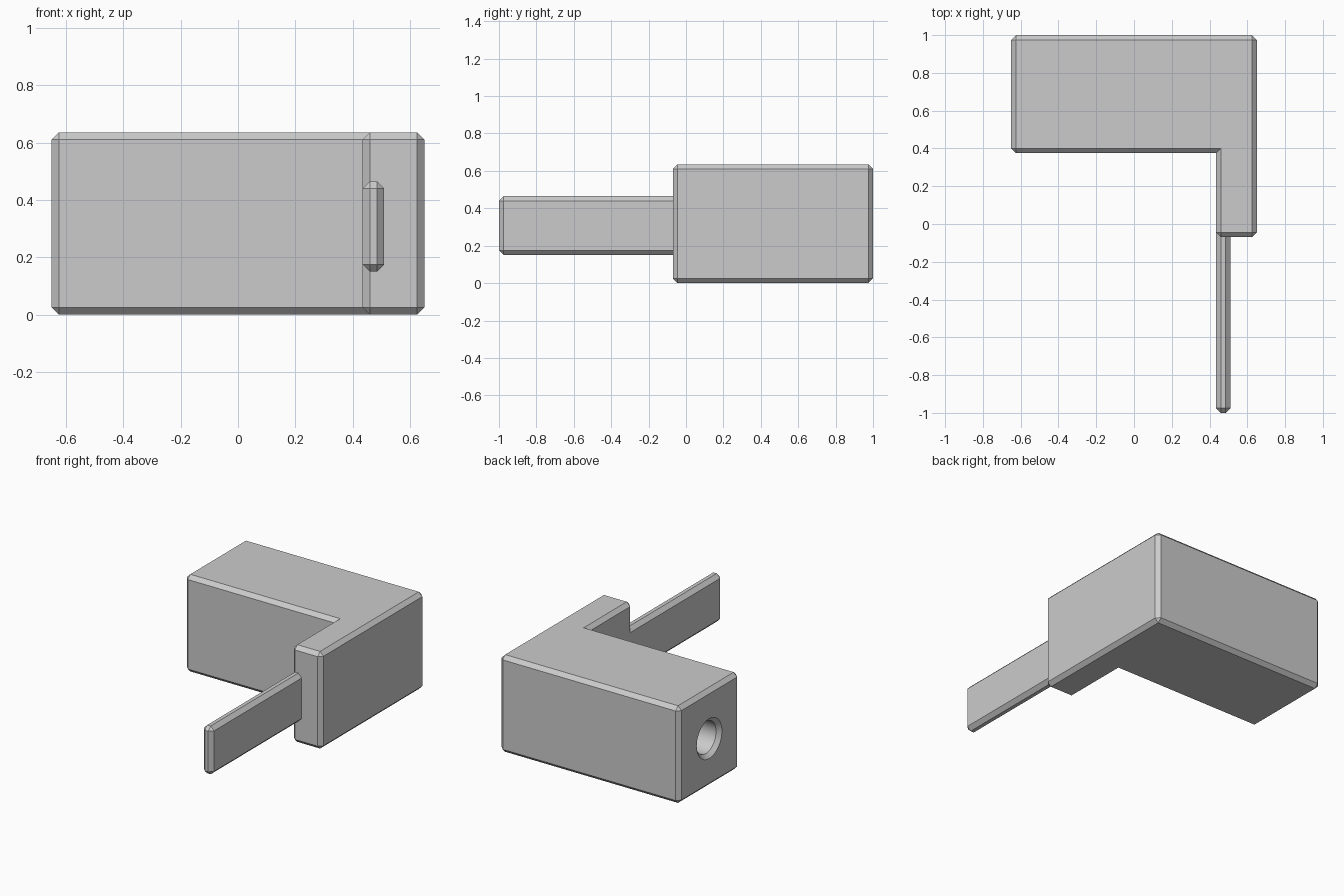
import bpy, bmesh
from math import radians
from mathutils import Matrix, Vector

old = bpy.data.objects.get("Cube")
if old:
    bpy.data.objects.remove(old, do_unlink=True)

CHAMFER = 0.025

grey = bpy.data.materials.new("plain grey")
grey.use_nodes = True
colour = (0.6, 0.6, 0.6, 1)
grey.diffuse_color = colour
grey.node_tree.nodes["Principled BSDF"].inputs["Base Color"].default_value = colour


def make_object(name, bm):
    bmesh.ops.recalc_face_normals(bm, faces=bm.faces)
    mesh = bpy.data.meshes.new(name)
    bm.to_mesh(mesh)
    bm.free()
    mesh.materials.append(grey)
    obj = bpy.data.objects.new(name, mesh)
    bpy.context.collection.objects.link(obj)
    return obj


def chamfered_prism(name, outline, z0, z1, keep_sharp):
    """Extrude a plan outline and chamfer every edge not kept sharp."""
    bm = bmesh.new()
    base = bm.faces.new([bm.verts.new((x, y, z0)) for x, y in outline])
    top = bmesh.ops.extrude_face_region(bm, geom=[base], use_keep_orig=True)["geom"]
    bmesh.ops.translate(bm, vec=(0, 0, z1 - z0),
                        verts=[v for v in top if isinstance(v, bmesh.types.BMVert)])
    bmesh.ops.recalc_face_normals(bm, faces=bm.faces)
    edges = [e for e in bm.edges if not keep_sharp(e)]
    bmesh.ops.bevel(bm, geom=edges, offset=CHAMFER, offset_type='OFFSET',
                    segments=1, profile=0.5, affect='EDGES', clamp_overlap=False)
    return make_object(name, bm)


# L-shaped body: the inner corner stays sharp
body = chamfered_prism(
    "body",
    [(-0.65, 1), (-0.65, 0.375), (0.435, 0.375), (0.435, -0.07), (0.65, -0.07), (0.65, 1)],
    0, 0.635, lambda e: not e.is_convex)

# Flat prong: the root meets the arm without a chamfer
ROOT = -0.045
prong = chamfered_prism(
    "prong",
    [(0.435, ROOT), (0.435, -1), (0.51, -1), (0.51, ROOT)],
    0.15, 0.465, lambda e: all(abs(v.co.y - ROOT) < 1e-4 for v in e.verts))

# Round socket with a chamfered mouth, cut into the end of the body
bm = bmesh.new()
profile = [(-0.7, 0), (-0.7, 0.18), (-0.625, 0.105), (-0.1, 0.105), (-0.1, 0)]
verts = [bm.verts.new((x, 0, r)) for x, r in profile]
edges = [bm.edges.new(pair) for pair in zip(verts, verts[1:])]
bmesh.ops.spin(bm, geom=verts + edges, cent=(0, 0, 0), axis=(1, 0, 0),
               angle=radians(360), steps=48)
bmesh.ops.remove_doubles(bm, verts=bm.verts, dist=0.0001)
bmesh.ops.translate(bm, vec=(0, 0.6875, 0.3175), verts=bm.verts)
cutter = make_object("socket_cutter", bm)
cutter.hide_render = True

cut = body.modifiers.new("socket", 'BOOLEAN')
cut.operation = 'DIFFERENCE'
cut.solver = 'EXACT'
cut.object = cutter
bpy.ops.object.select_all(action='DESELECT')
bpy.context.view_layer.objects.active = body
body.select_set(True)
bpy.ops.object.modifier_apply(modifier=cut.name)
bpy.data.objects.remove(cutter, do_unlink=True)

# Smooth only the socket wall
bpy.ops.object.shade_smooth_by_angle(angle=radians(20))
